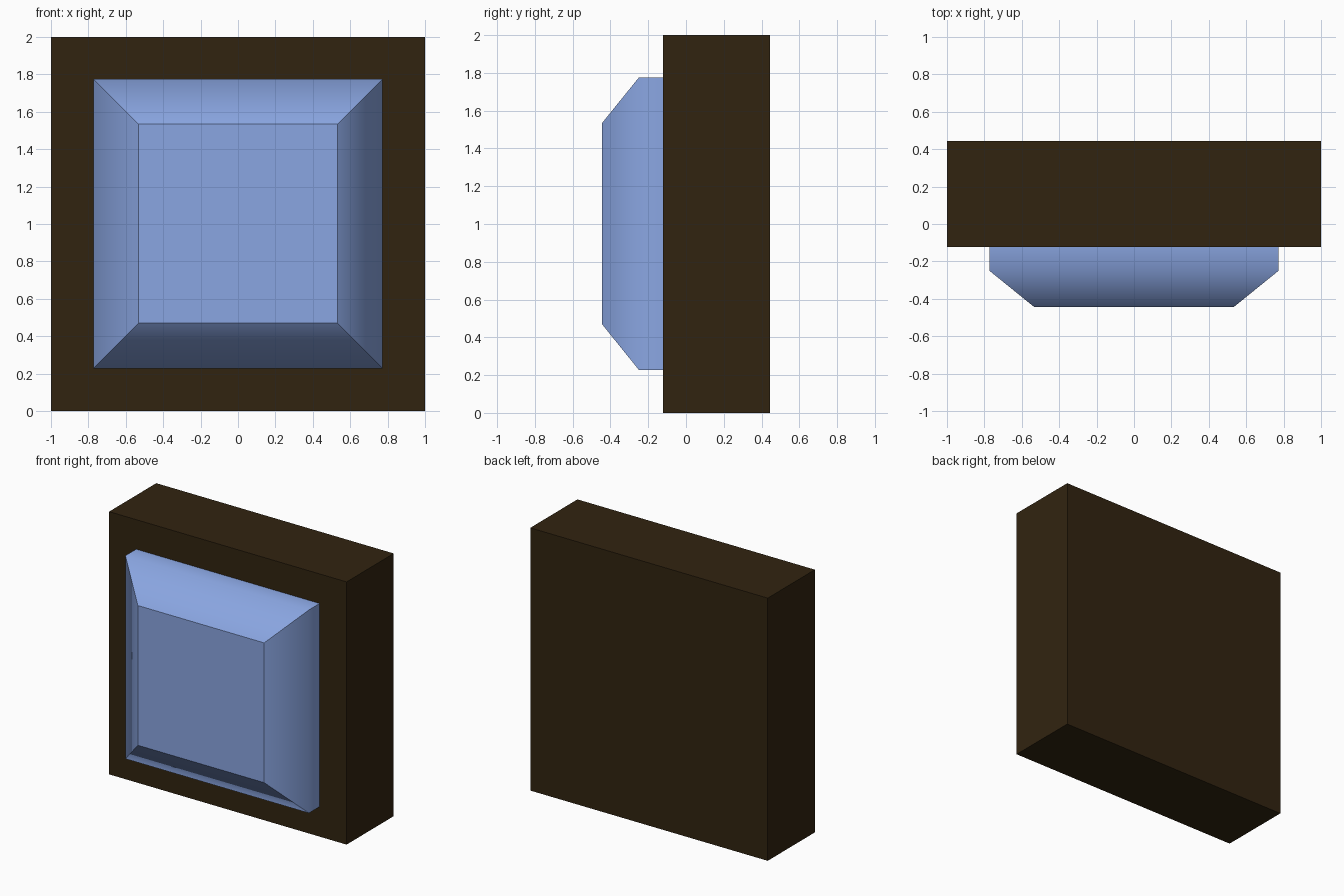
import bpy, bmesh

if "Cube" in bpy.data.objects:
    bpy.data.objects.remove(bpy.data.objects["Cube"])


def material(name, rgb):
    m = bpy.data.materials.new(name)
    m.diffuse_color = (*rgb, 1.0)
    m.use_nodes = True
    m.node_tree.nodes["Principled BSDF"].inputs["Base Color"].default_value = m.diffuse_color
    return m


def loft(name, sections, mat, smooth_ring=None):
    """Closed solid through square sections (y, half width, z low, z high), back to front."""
    bm = bmesh.new()
    rings = [[bm.verts.new(p) for p in ((-w, y, lo), (w, y, lo), (w, y, hi), (-w, y, hi))]
             for y, w, lo, hi in sections]
    for a, b in zip(rings, rings[1:]):
        for i in range(4):
            j = (i + 1) % 4
            bm.faces.new((a[i], a[j], b[j], b[i]))
    bm.faces.new(rings[0])
    bm.faces.new(rings[-1])
    bmesh.ops.recalc_face_normals(bm, faces=bm.faces)
    # only the chosen ring blends smoothly, all other edges stay crisp
    if smooth_ring is not None:
        soft = set(rings[smooth_ring])
        for f in bm.faces:
            f.smooth = True
        for e in bm.edges:
            e.smooth = all(v in soft for v in e.verts)
    mesh = bpy.data.meshes.new(name)
    bm.to_mesh(mesh)
    bm.free()
    mesh.materials.append(mat)
    ob = bpy.data.objects.new(name, mesh)
    bpy.context.collection.objects.link(ob)
    return ob


brown = material("dark brown", (0.031, 0.0176, 0.0052))
blue = material("light blue", (0.254, 0.381, 0.76))

# Thick square backing block
FRONT = -0.122
loft("backing_block", [(0.445, 1.0, 0.0, 2.0), (FRONT, 1.0, 0.0, 2.0)], brown)

# Raised button: straight walls, then a slope rounding softly into a flat front
loft("raised_button", [(FRONT + 0.01, 0.773, 0.228, 1.775),
                       (-0.25, 0.773, 0.228, 1.775),
                       (-0.445, 0.532, 0.47, 1.534)], blue, smooth_ring=1)
